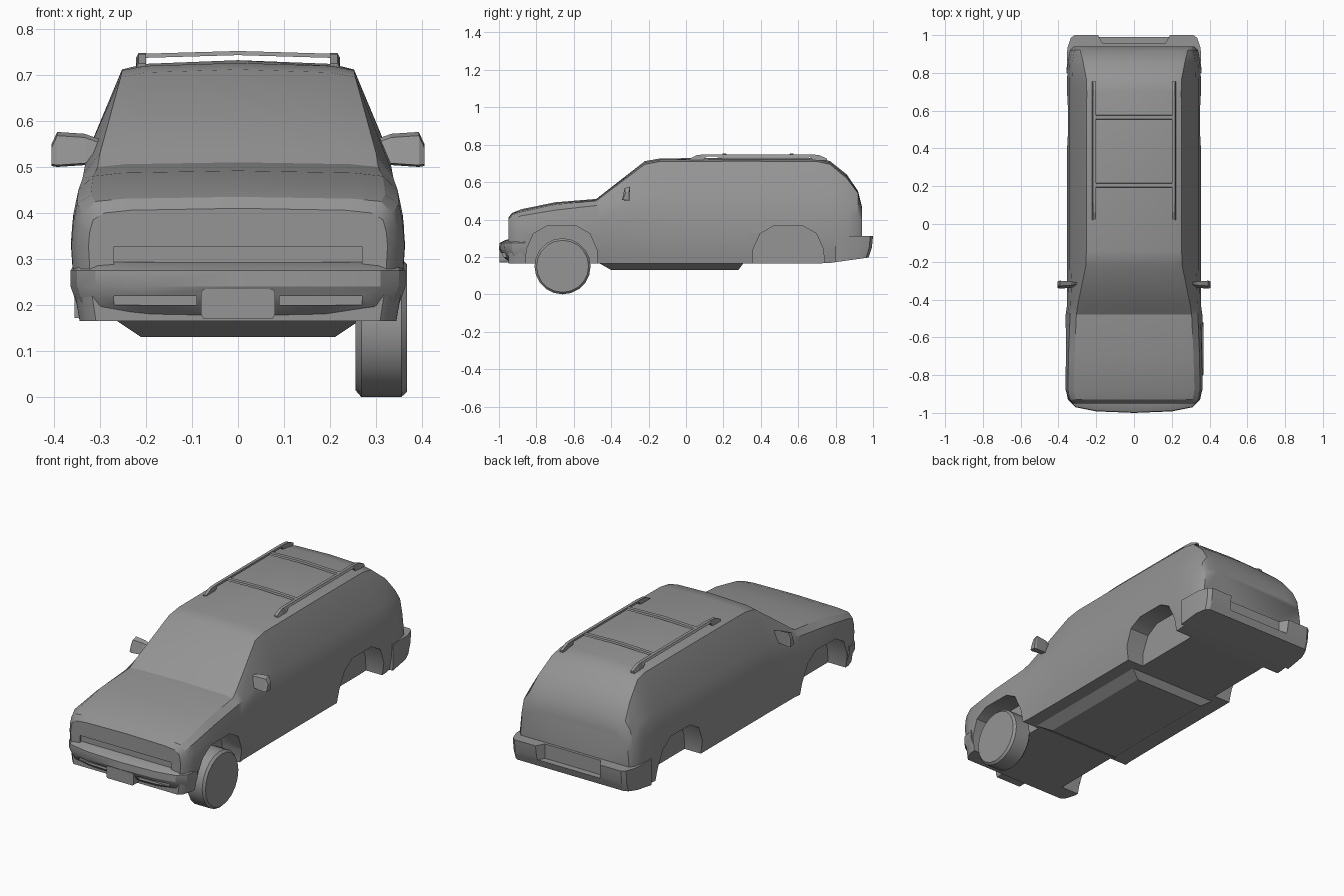
import bpy, bmesh, math

if "Cube" in bpy.data.objects:
    bpy.data.objects.remove(bpy.data.objects["Cube"], do_unlink=True)

GREY = (0.3, 0.3, 0.3, 1)
paint = bpy.data.materials.new("plain grey")
paint.use_nodes = True
paint.diffuse_color = GREY
paint.node_tree.nodes["Principled BSDF"].inputs["Base Color"].default_value = GREY


def loft(name, rings, side=1):
    """Skin equal-length rings of points and cap both ends."""
    bm = bmesh.new()
    rows = [[bm.verts.new((side * x, y, z)) for x, y, z in r] for r in rings]
    n = len(rows[0])
    for a, b in zip(rows, rows[1:]):
        for i in range(n):
            j = (i + 1) % n
            bm.faces.new((a[i], a[j], b[j], b[i]))
    bm.faces.new(rows[0])
    bm.faces.new(rows[-1])
    bmesh.ops.recalc_face_normals(bm, faces=bm.faces)
    mesh = bpy.data.meshes.new(name)
    bm.to_mesh(mesh)
    bm.free()
    mesh.materials.append(paint)
    obj = bpy.data.objects.new(name, mesh)
    bpy.context.collection.objects.link(obj)
    return obj


def box(name, x0, x1, y0, y1, z0, z1):
    return loft(name, [[(x0, y0, z), (x1, y0, z), (x1, y1, z), (x0, y1, z)] for z in (z0, z1)])


def select(obj):
    bpy.ops.object.select_all(action="DESELECT")
    obj.select_set(True)
    bpy.context.view_layer.objects.active = obj


def carve(obj, cutters):
    """Subtract the cutters and remove them."""
    for cutter in cutters:
        cutter.hide_render = True
        mod = obj.modifiers.new("cut", "BOOLEAN")
        mod.operation = "DIFFERENCE"
        mod.solver = "EXACT"
        mod.object = cutter
        select(obj)
        bpy.ops.object.modifier_apply(modifier=mod.name)
        bpy.data.objects.remove(cutter, do_unlink=True)


def smooth(obj, angle=30):
    select(obj)
    bpy.ops.object.shade_smooth_by_angle(angle=math.radians(angle))


def mirrored(half):
    """Close a half outline that starts and ends on the centre line."""
    return half + [(-p[0],) + tuple(p[1:]) for p in reversed(half[1:-1])]


def underside(y):
    return 0.165 + 0.14 * max(0, y - 0.75)


# Body shell: y, half width, belt x and z, roof edge x and z, top z
stations = [
    (-.95, .325, .315, .385, .29, .40, .41),
    (-.93, .345, .335, .40, .31, .425, .435),
    (-.88, .362, .35, .42, .32, .44, .455),
    (-.7, .365, .347, .45, .315, .48, .492),
    (-.48, .362, .338, .475, .305, .50, .51),
    (-.44, .356, .336, .485, .30, .53, .541),
    (-.22, .354, .328, .53, .255, .695, .712),
    (-.14, .354, .328, .53, .252, .71, .726),
    (.3, .354, .328, .53, .252, .712, .732),
    (.7, .354, .328, .53, .25, .71, .73),
    (.77, .354, .328, .53, .252, .695, .712),
    (.86, .35, .325, .525, .27, .62, .64),
    (.92, .338, .315, .50, .285, .54, .552),
    (.94, .32, .305, .44, .29, .46, .47),
]


def section(y, w, bx, bz, ex, ez, top):
    low = underside(y)
    half = [(0, low), (w * .95, low), (w * .985, .24), (w, .33),
            ((w + bx) / 2 + .002, .33 + (bz - .33) * .55), (bx, bz), (ex, ez),
            (ex * .8, ez + (top - ez) * .6), (0, top)]
    return mirrored([(x, y, z) for x, z in half])


body = loft("body", [section(*s) for s in stations])

# Wheel wells and grille recess
arch_half = [(.195, .1), (.188, .24), (.15, .325), (.08, .365)]
arch = arch_half + [(-y, z) for y, z in reversed(arch_half)]
wells = [loft("well_cutter", [[(x, mid + y, z) for y, z in arch] for x in (.24, .5)], side)
         for mid in (-.665, .547) for side in (1, -1)]
grille_cut = box("grille_cutter", -.27, .27, -1.1, -.94, .27, .327)
carve(body, wells + [grille_cut])
smooth(body)

# Front bumper: outline scaled at each height, with two lower slots
front_outline = [(0, -1), (.2, -.992), (.31, -.97), (.35, -.93), (.364, -.86), (0, -.86)]
front_levels = [(.165, .93, .55), (.2, .96, .85), (.24, 1, 1), (.275, 1, .98), (.293, .97, .7)]
front_bumper = loft("front_bumper", [
    mirrored([(x * sx, -.86 + (y + .86) * sy, z) for x, y in front_outline])
    for z, sx, sy in front_levels])
carve(front_bumper, [box("slot_cutter", min(s * .09, s * .27), max(s * .09, s * .27),
                         -1.1, -.955, .2, .22) for s in (1, -1)])
smooth(front_bumper)
loft("front_plate", [mirrored([(0, y, .17), (.075, y, .17), (.08, y, .18), (.08, y, .228),
                               (.075, y, .235), (0, y, .235)]) for y in (-.95, -.998)])

# Rear bumper with a stepped pocket in the middle
rear_outline = [(0, 1), (.315, 1), (.335, .985), (.353, .93), (.357, .8), (0, .8)]
rear_rings = []
for z, depth in ((0, .88), (.225, .93), (.25, .97), (.312, 1)):
    ring = [(x * (.96 + .04 * depth), .8 + (y - .8) * depth) for x, y in rear_outline]
    rear_rings.append(mirrored([(x, y, z or underside(y)) for x, y in ring]))
rear_bumper = loft("rear_bumper", rear_rings)
carve(rear_bumper, [loft("pocket_cutter", [
    mirrored([(0, .955, z), (.165, .955, z), (.22, 1.05, z), (0, 1.05, z)])
    for z in (.235, .4)])])
smooth(rear_bumper)

# Underbody tray
loft("underbody_tray", [
    [(-x, y0, z), (x, y0, z), (x, y1, z), (-x, y1, z)]
    for x, y0, y1, z in ((.27, -.47, .31, .17), (.21, -.4, .28, .13))])

# Single front wheel
wheel_rings = []
for x, r in ((.255, .135), (.268, .15), (.355, .15), (.367, .139)):
    turns = [math.tau * i / 20 for i in range(20)]
    wheel_rings.append([(x, -.66 + r * math.cos(t), .15 + r * math.sin(t)) for t in turns])
smooth(loft("front_left_wheel", wheel_rings))

# Paired mirrors and roof rails
for label, side in (("left", 1), ("right", -1)):
    loft(label + "_mirror", [
        [(x, -.342 + inset, low), (x, -.302 - inset, low - .004),
         (x, -.3 - inset, high), (x, -.328 + inset, high - .008)]
        for x, low, high, inset in ((.3, .52, .56, .01), (.333, .508, .572, .004),
                                    (.393, .504, .576, 0), (.405, .506, .55, .004))], side)
    loft(label + "_roof_rail", [
        [(.2, y, low), (.222, y, low), (.216, y, high), (.2, y, high)]
        for y, low, high in ((.02, .715, .725), (.06, .715, .745), (.09, .715, .747),
                             (.11, .737, .748), (.66, .737, .748), (.68, .715, .747),
                             (.71, .715, .745), (.755, .715, .725))], side)

# Roof rack cross bars, slightly arched
for label, y in (("front", .205), ("rear", .565)):
    loft(label + "_cross_bar", [
        [(x, y - .013, z), (x, y + .013, z), (x, y + .01, z + .009), (x, y - .01, z + .009)]
        for x, z in ((-.205, .737), (0, .743), (.205, .737))])
